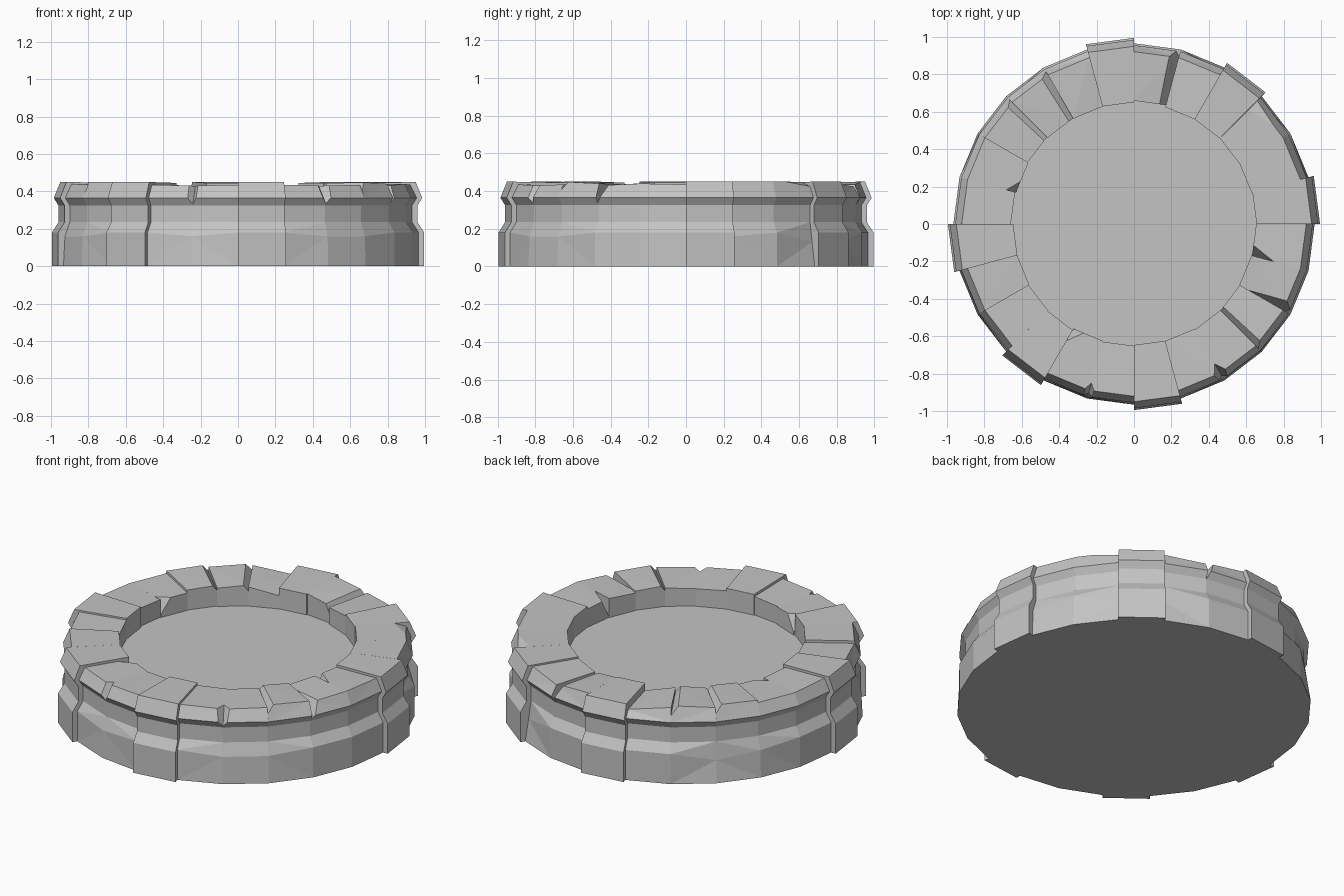
import bpy, bmesh, math, random
from mathutils import Vector

cube = bpy.data.objects.get("Cube")
if cube:
    bpy.data.objects.remove(cube)

random.seed(4)
STEP = 15
FLOOR = 0.32
INNER = 0.66

stone = bpy.data.materials.new("grey_stone")
stone.use_nodes = True
stone.diffuse_color = (0.55, 0.55, 0.55, 1)
stone.node_tree.nodes["Principled BSDF"].inputs["Base Color"].default_value = (0.55, 0.55, 0.55, 1)


def polar(angle, r, z):
    a = math.radians(angle)
    return Vector((r * math.cos(a), r * math.sin(a), z))


def finish(name, bm):
    bmesh.ops.recalc_face_normals(bm, faces=bm.faces)
    mesh = bpy.data.meshes.new(name)
    bm.to_mesh(mesh)
    bm.free()
    mesh.materials.append(stone)
    obj = bpy.data.objects.new(name, mesh)
    bpy.context.collection.objects.link(obj)


def chip(bm, point, normal):
    """Slice away everything beyond a plane and close the cut."""
    geom = bm.verts[:] + bm.edges[:] + bm.faces[:]
    cut = bmesh.ops.bisect_plane(bm, geom=geom, plane_co=point, plane_no=normal, clear_outer=True)
    edges = [e for e in cut["geom_cut"] if isinstance(e, bmesh.types.BMEdge) and e.is_boundary]
    if edges:
        bmesh.ops.contextual_create(bm, geom=edges)


def section(angle, radius, inner, top, wear):
    """Waisted outline of the wall at one angle; wear pushes the lower ledge in and down."""
    shape = [(inner, 0), (radius, 0), (radius - wear * 0.4, 0.18 - wear), (radius - 0.035, 0.235),
             (radius - 0.035, 0.325), (radius - 0.01, 0.365), (radius - 0.045, top), (inner, top - 0.005)]
    return [polar(angle, r, z) for r, z in shape]


def block(name, start, end, radius, inner, tops, wears, chips):
    bm = bmesh.new()
    rings = [[bm.verts.new(p) for p in section(a, radius, inner, t, w)]
             for a, t, w in zip((start, end), tops, wears)]
    n = len(rings[0])
    for i in range(n):
        j = (i + 1) % n
        bm.faces.new((rings[0][i], rings[0][j], rings[1][j], rings[1][i]))
    for ring in rings:
        bm.faces.new(ring)
    bmesh.ops.triangulate(bm, faces=[f for f in bm.faces if len(f.verts) == 4])
    for point, normal in chips:
        chip(bm, point, normal)
    finish(name, bm)


# Recessed floor
bm = bmesh.new()
bmesh.ops.create_cone(bm, cap_ends=True, segments=24, radius1=INNER + 0.01,
                      radius2=INNER + 0.01, depth=FLOOR)
bmesh.ops.translate(bm, verts=bm.verts, vec=(0, 0, FLOOR / 2))
finish("floor_disc", bm)

# Start angles of blocks standing proud, and of blocks with sloping tops
proud = {0, 45, 90, 180, 225, 270}
tops = {60: (0.44, 0.425), 75: (0.43, 0.45), 105: (0.405, 0.44), 120: (0.45, 0.435),
        135: (0.45, 0.445), 150: (0.43, 0.43), 165: (0.43, 0.435), 195: (0.44, 0.435),
        240: (0.435, 0.43), 255: (0.43, 0.435), 285: (0.435, 0.43), 300: (0.43, 0.435),
        315: (0.45, 0.44), 330: (0.43, 0.44), 345: (0.44, 0.435)}

# Broken corners: block start, angle, radius, height, and lean (along, outward, up)
broken = [(30, 36, 0.91, 0.45, 0.15, 0.35, 1), (75, 78, 0.8, 0.43, -1, 0, 0.45),
          (120, 121.5, 0.8, 0.43, -1, 0, 0.8), (135, 136.5, 0.8, 0.435, -1, 0, 0.8),
          (150, 163, 0.68, 0.42, 0.9, -1, 0.6), (240, 242, 0.68, 0.42, -1, -0.8, 0.6),
          (240, 254, 0.91, 0.42, 1, 0.6, 0.35), (255, 256, 0.91, 0.42, -1, 0.6, 0.35),
          (285, 298.5, 0.90, 0.43, 1, 0.6, 0.5), (300, 301.5, 0.90, 0.43, -1, 0.6, 0.5),
          (315, 316.5, 0.8, 0.435, -1, 0, 0.8), (330, 332, 0.85, 0.42, -1, 0.2, 0.6),
          (345, 347, 0.70, 0.42, -1, -0.5, 0.5)]

# Wear of the lower ledge where neighbouring blocks meet
wear = {a: random.choice((0, 0, 0.02, 0.05)) for a in range(0, 360, STEP)}

# Ring of stone blocks
for start in range(0, 360, STEP):
    end = start + STEP
    is_proud = start in proud
    chips = []
    for where, a, r, z, along, out, up in broken:
        if where == start:
            normal = polar(a, out, up) + polar(a + 90, along, 0)
            chips.append((polar(a, r, z), normal.normalized()))
    wears = (0, 0) if is_proud else (wear[start], wear[end % 360])
    block(f"ring_block_{start // STEP + 1}", start, end, 0.995 if is_proud else 0.966,
          INNER - random.uniform(0, 0.015), tops.get(start, (0.45, 0.45)), wears, chips)
